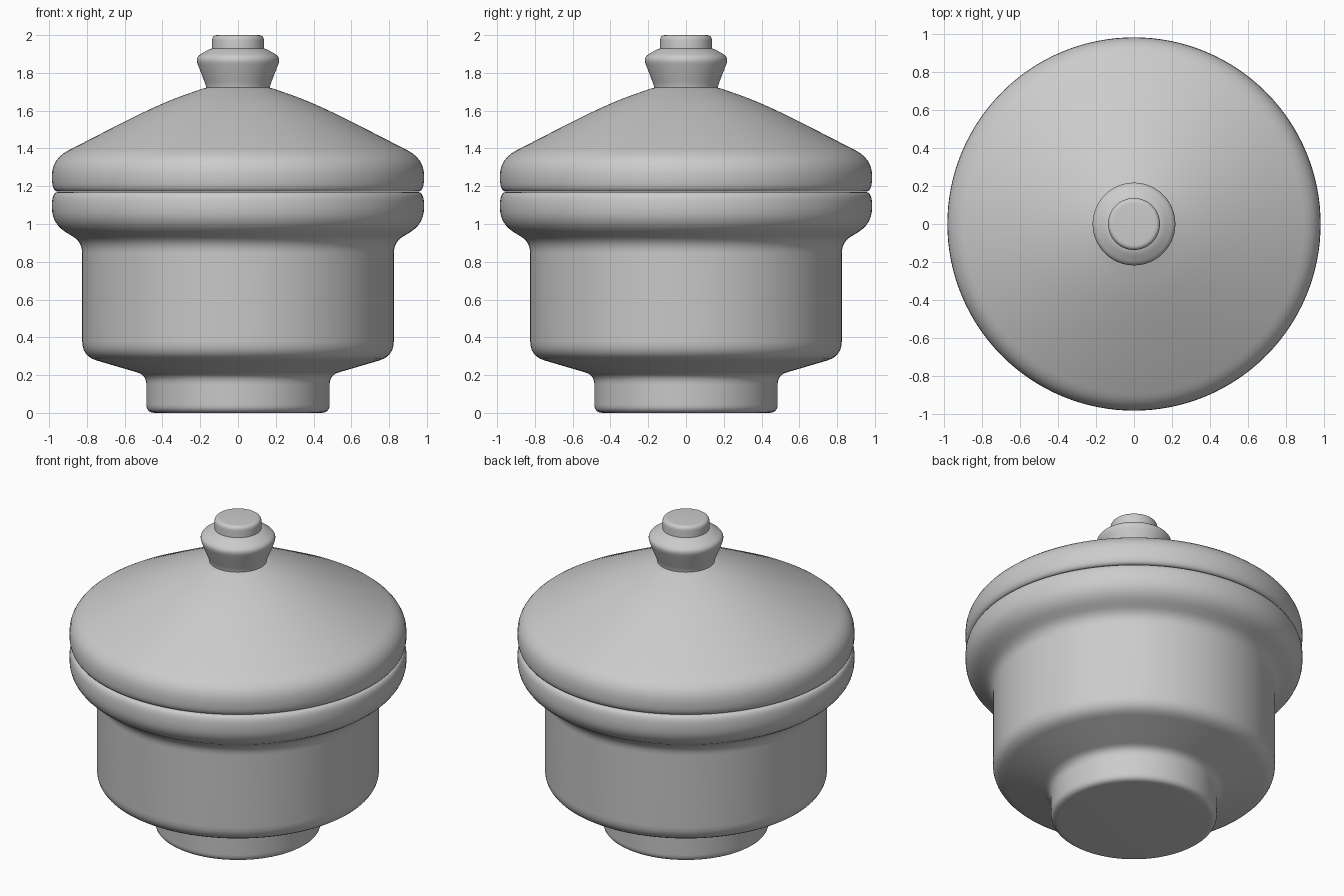
import bpy, bmesh, math
from mathutils import Vector

if "Cube" in bpy.data.objects:
    bpy.data.objects.remove(bpy.data.objects["Cube"])


def rounded(corners, steps=6):
    """Turn (radius, height, trim) corners into a profile with curved corners."""
    pts = []
    for i, (r, z, trim) in enumerate(corners):
        p = Vector((r, z))
        if trim == 0:
            pts.append(p)
            continue
        a = Vector(corners[i - 1][:2]) - p
        b = Vector(corners[i + 1][:2]) - p
        start = p + a.normalized() * min(trim, a.length * 0.5)
        end = p + b.normalized() * min(trim, b.length * 0.5)
        for k in range(steps + 1):
            t = k / steps
            pts.append(start * (1 - t) ** 2 + p * 2 * t * (1 - t) + end * t * t)
    return pts


def lathe(name, corners, segments=128):
    """Spin a profile around the z axis."""
    bm = bmesh.new()
    verts = [bm.verts.new((p.x, 0, p.y)) for p in rounded(corners)]
    edges = [bm.edges.new(pair) for pair in zip(verts, verts[1:])]
    bmesh.ops.spin(bm, geom=verts + edges, cent=(0, 0, 0), axis=(0, 0, 1),
                   angle=math.tau, steps=segments, use_duplicate=False)
    bmesh.ops.remove_doubles(bm, verts=bm.verts, dist=0.0005)
    bmesh.ops.recalc_face_normals(bm, faces=bm.faces)
    mesh = bpy.data.meshes.new(name)
    bm.to_mesh(mesh)
    bm.free()
    obj = bpy.data.objects.new(name, mesh)
    bpy.context.collection.objects.link(obj)
    bpy.ops.object.select_all(action='DESELECT')
    obj.select_set(True)
    bpy.context.view_layer.objects.active = obj
    bpy.ops.object.shade_smooth_by_angle(angle=math.radians(35))
    return obj


# Pot: foot, straight wall and flared rim
lathe("pot_body", [
    (0, 0, 0), (0.485, 0, 0.045), (0.485, 0.2, 0.05),
    (0.825, 0.3, 0.08), (0.825, 0.905, 0.06), (0.985, 1.0, 0.09),
    (0.985, 1.17, 0.07), (0.92, 1.168, 0), (0, 1.168, 0),
])

# Lid: rounded edge and shallow dome
lathe("lid", [
    (0, 1.172, 0), (0.92, 1.172, 0), (0.985, 1.172, 0.07),
    (0.985, 1.345, 0.10), (0.42, 1.635, 0.26),
    (0.17, 1.723, 0.03), (0, 1.74, 0),
])

# Knob: flared collar
lathe("knob_collar", [
    (0, 1.70, 0), (0.165, 1.70, 0), (0.17, 1.735, 0.02), (0.192, 1.79, 0.04),
    (0.227, 1.882, 0.035), (0.14, 1.933, 0.03), (0, 1.935, 0),
])

# Knob: button on top
lathe("knob_button", [
    (0, 1.92, 0), (0.137, 1.92, 0), (0.137, 2.0, 0.028), (0, 2.0, 0),
])
